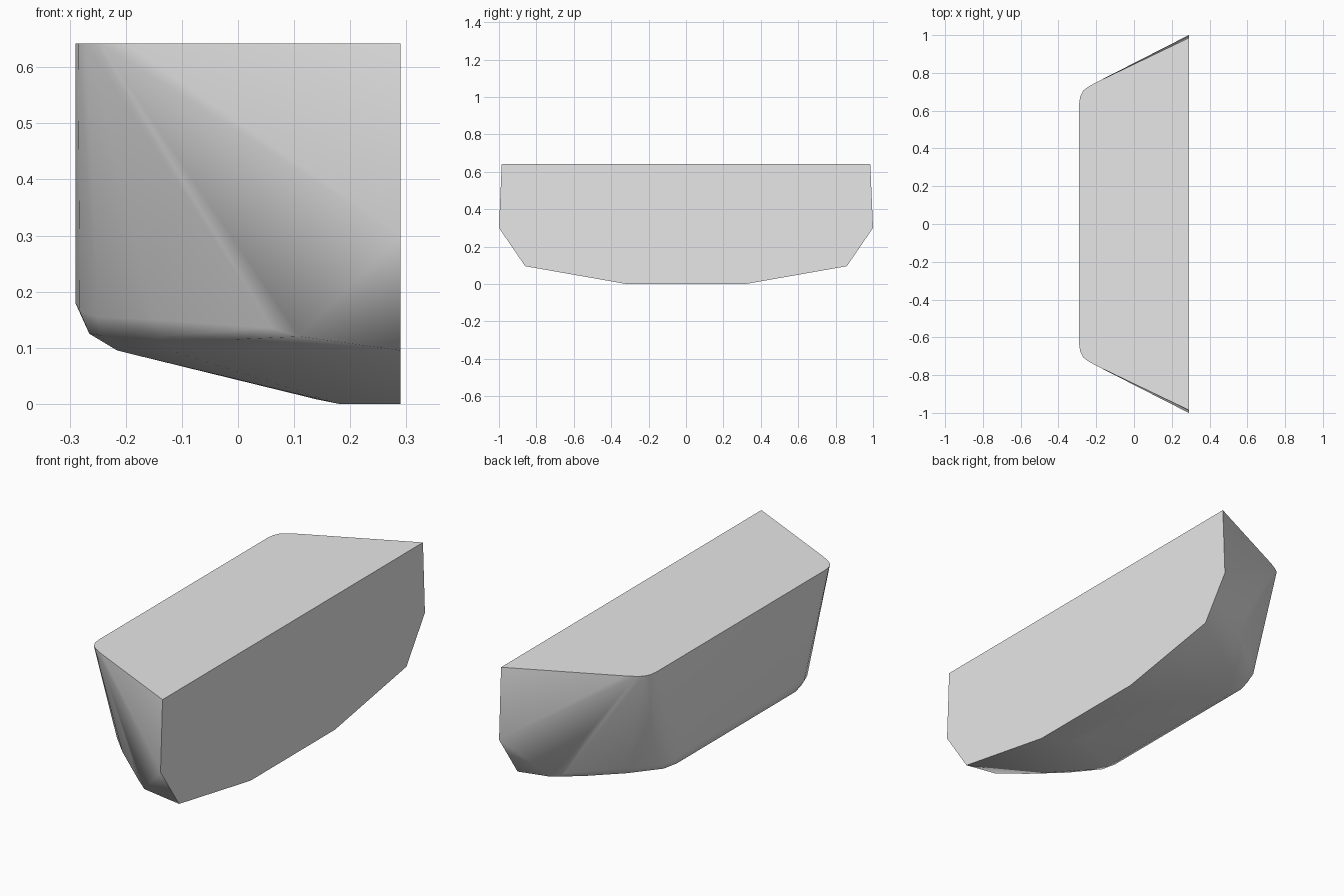
import bpy, bmesh, math

cube = bpy.data.objects.get("Cube")
if cube:
    bpy.data.objects.remove(cube, do_unlink=True)

grey = bpy.data.materials.new("light grey")
grey.use_nodes = True
grey.diffuse_color = (0.8, 0.8, 0.8, 1)
grey.node_tree.nodes["Principled BSDF"].inputs["Base Color"].default_value = (0.8, 0.8, 0.8, 1)

BACK = 0.29   # flat side
TOP = 0.642   # flat top

# Half outlines; each is mirrored across y
flat_side = [(BACK, y, z) for y, z in
             [(0.985, TOP), (1.0, 0.30), (0.86, 0.095), (0.32, 0.0)]]
top_rim = [(x, y, TOP) for x, y in
           [(-0.29, 0.64), (-0.285, 0.675), (-0.27, 0.705), (-0.245, 0.725), (-0.2, 0.75)]]
wall_foot = [(-0.29, 0.42, 0.18), (-0.282, 0.49, 0.165), (-0.25, 0.56, 0.155),
             (-0.15, 0.66, 0.15), (0.06, 0.835, 0.135), (0.11, 0.865, 0.12)]
chine = [(-0.265, 0.45, 0.125), (-0.245, 0.52, 0.122), (-0.14, 0.645, 0.12),
         (0.0, 0.765, 0.115)]
floor_edge = [(-0.215, 0.41, 0.095), (-0.12, 0.58, 0.095), (0.14, 0.24, 0.008),
              (0.18, 0.27, 0.0)]

# Wrap the mirrored outlines in one closed convex shell
bm = bmesh.new()
for x, y, z in flat_side + top_rim + wall_foot + chine + floor_edge:
    for side in (1, -1):
        bm.verts.new((x, y * side, z))
bmesh.ops.convex_hull(bm, input=bm.verts[:])
bmesh.ops.delete(bm, geom=[v for v in bm.verts if not v.link_faces], context='VERTS')
bmesh.ops.dissolve_limit(bm, angle_limit=math.radians(0.5),
                         verts=bm.verts[:], edges=bm.edges[:])
bmesh.ops.recalc_face_normals(bm, faces=bm.faces[:])

mesh = bpy.data.meshes.new("tapered_block")
bm.to_mesh(mesh)
bm.free()
mesh.materials.append(grey)
block = bpy.data.objects.new("tapered_block", mesh)
bpy.context.collection.objects.link(block)

# Smooth the rounded skin, keep the flat top and side crisp
bpy.ops.object.select_all(action='DESELECT')
block.select_set(True)
bpy.context.view_layer.objects.active = block
bpy.ops.object.shade_smooth_by_angle(angle=math.radians(48))
